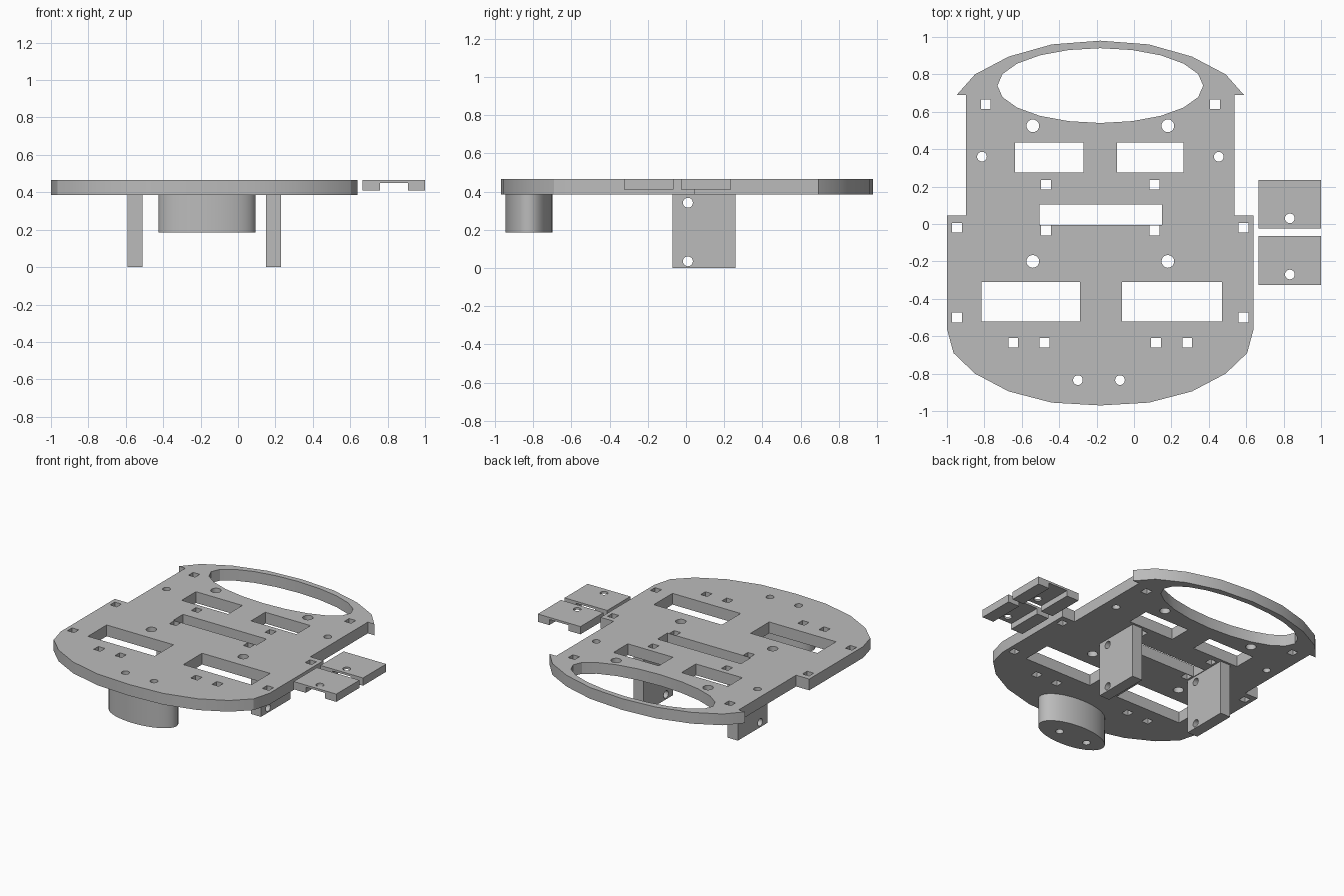
import bpy, bmesh, math

if "Cube" in bpy.data.objects:
    bpy.data.objects.remove(bpy.data.objects["Cube"], do_unlink=True)

AXIS = -0.18                      # mirror line of the chassis
BOTTOM, TOP = 0.385, 0.465        # plate heights

grey = bpy.data.materials.new("plain_grey")
grey.use_nodes = True
grey.diffuse_color = (0.5, 0.5, 0.5, 1)
grey.node_tree.nodes["Principled BSDF"].inputs["Base Color"].default_value = (0.5, 0.5, 0.5, 1)


def ellipse(cx, cy, rx, ry, sides):
    steps = [2 * math.pi * i / sides for i in range(sides)]
    return [(cx + rx * math.cos(a), cy + ry * math.sin(a)) for a in steps]


def rect(x0, x1, y0, y1):
    return [(x0, y0), (x1, y0), (x1, y1), (x0, y1)]


def square(cx, cy, half=0.026):
    return rect(cx - half, cx + half, cy - half, cy + half)


def prism(name, outlines, lo, hi, axis="z"):
    """Extrude outlines along z, along y (outline in x, z) or along x (outline in y, z)."""
    place = {"z": lambda u, v, w: (u, v, w),
             "y": lambda u, v, w: (u, w, v),
             "x": lambda u, v, w: (w, u, v)}[axis]
    bm = bmesh.new()
    for outline in outlines:
        low = [bm.verts.new(place(u, v, lo)) for u, v in outline]
        high = [bm.verts.new(place(u, v, hi)) for u, v in outline]
        bm.faces.new(low[::-1])
        bm.faces.new(high)
        for i in range(len(low)):
            j = (i + 1) % len(low)
            bm.faces.new((low[i], low[j], high[j], high[i]))
    bmesh.ops.recalc_face_normals(bm, faces=bm.faces)
    mesh = bpy.data.meshes.new(name)
    bm.to_mesh(mesh)
    bm.free()
    mesh.materials.append(grey)
    obj = bpy.data.objects.new(name, mesh)
    bpy.context.collection.objects.link(obj)
    return obj


def finish(obj, holes, lo, hi, axis="z"):
    """Cut the holes right through the part and shade it."""
    cutter = prism("hole_cutter", holes, lo, hi, axis)
    cutter.hide_render = True
    mod = obj.modifiers.new("holes", "BOOLEAN")
    mod.operation, mod.solver, mod.object = "DIFFERENCE", "EXACT", cutter
    bpy.ops.object.select_all(action="DESELECT")
    obj.select_set(True)
    bpy.context.view_layer.objects.active = obj
    bpy.ops.object.modifier_apply(modifier=mod.name)
    bpy.data.objects.remove(cutter, do_unlink=True)
    bpy.ops.object.shade_smooth_by_angle(angle=math.radians(30))


# Chassis plate: half outline from front middle to back middle, then mirrored
half = [(0, -0.97), (0.26, -0.955), (0.49, -0.895), (0.67, -0.8), (0.785, -0.69),
        (0.82, -0.56), (0.82, 0.045), (0.717, 0.045), (0.717, 0.69), (0.768, 0.69),
        (0.67, 0.8), (0.49, 0.895), (0.26, 0.96), (0, 0.98)]
outline = [(AXIS + x, y) for x, y in half] + [(AXIS - x, y) for x, y in half[-2:0:-1]]
plate = prism("chassis_plate", [outline], BOTTOM, TOP)

holes = [ellipse(AXIS, 0.74, 0.55, 0.2, 20),
         rect(-0.635, -0.27, 0.275, 0.435), rect(-0.09, 0.265, 0.275, 0.435),
         rect(-0.505, 0.15, -0.005, 0.105),
         rect(-0.815, -0.29, -0.52, -0.31), rect(-0.065, 0.47, -0.52, -0.31)]
# Square slots, in mirrored pairs
for dx, y in [(0.613, 0.64), (0.29, 0.21), (0.29, -0.035), (0.766, -0.02),
              (0.766, -0.5), (0.465, -0.635), (0.298, -0.635)]:
    holes += [square(AXIS + s * dx, y) for s in (-1, 1)]
# Round screw holes, in mirrored pairs
for dx, y, r in [(0.361, 0.525, 0.034), (0.361, -0.2, 0.034), (0.633, 0.36, 0.026)]:
    holes += [ellipse(AXIS + s * dx, y, r, r, 20) for s in (-1, 1)]
caster_holes = [ellipse(x, -0.835, 0.026, 0.026, 20) for x in (-0.3, -0.075)]
finish(plate, holes + caster_holes, 0.3, 0.6)

# Oval caster mount under the front
caster = prism("caster_mount", [ellipse(-0.166, -0.823, 0.26, 0.123, 40)], 0.185, BOTTOM)
finish(caster, caster_holes, 0.1, 0.5)

# Motor brackets under the plate
for name, x0 in (("right_motor_bracket", -0.59), ("left_motor_bracket", 0.15)):
    bracket = prism(name, [rect(-0.07, 0.26, 0, BOTTOM)], x0, x0 + 0.08, "x")
    bolts = [ellipse(0.01, z, 0.026, 0.026, 20) for z in (0.035, 0.342)]
    finish(bracket, bolts, x0 - 0.1, x0 + 0.2, "x")

# Loose channel clamps beside the plate
channel = [(0.665, 0.41), (0.76, 0.41), (0.76, 0.45), (0.91, 0.45),
           (0.91, 0.41), (1, 0.41), (1, TOP), (0.665, TOP)]
for name, y0 in (("front_clamp", -0.325), ("back_clamp", -0.025)):
    clamp = prism(name, [channel], y0, y0 + 0.26, "y")
    finish(clamp, [ellipse(0.833, y0 + 0.055, 0.026, 0.026, 20)], 0.3, 0.6)
